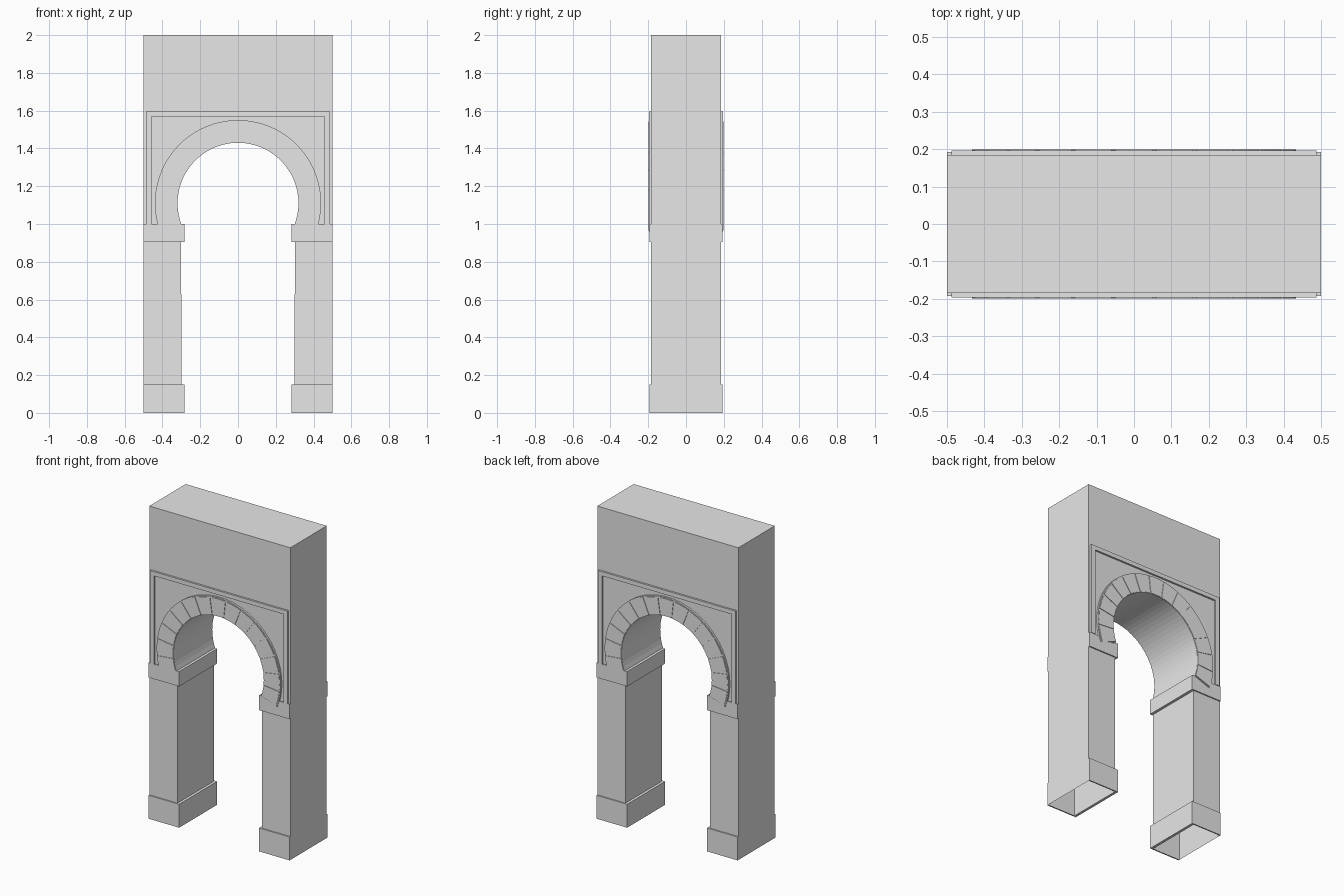
import bpy, bmesh
from math import radians, sin, cos

cube = bpy.data.objects.get("Cube")
if cube:
    bpy.data.objects.remove(cube, do_unlink=True)

stone = bpy.data.materials.new("grey_stone")
stone.use_nodes = True
stone.diffuse_color = (0.8, 0.8, 0.8, 1)
stone.node_tree.nodes["Principled BSDF"].inputs["Base Color"].default_value = (0.8, 0.8, 0.8, 1)

WALL_Y = 0.184          # half depth of the wall
ARCH_Z = 1.11           # centre height of the horseshoe arch
R_IN, R_OUT = 0.32, 0.44
SPRING = 20             # degrees the arch continues below its centre
BLOCKS = 15


def prism(name, outline, low, high, axis, open_bottom=False):
    """Extrude a closed 2D outline along y (outline in x, z) or z (outline in x, y)."""
    def point(p, d):
        return (p[0], d, p[1]) if axis == "y" else (p[0], p[1], d)

    bm = bmesh.new()
    a = [bm.verts.new(point(p, low)) for p in outline]
    b = [bm.verts.new(point(p, high)) for p in outline]
    bm.faces.new(a)
    bm.faces.new(b)
    n = len(outline)
    for i in range(n):
        j = (i + 1) % n
        bm.faces.new((a[i], a[j], b[j], b[i]))
    bmesh.ops.recalc_face_normals(bm, faces=bm.faces)
    if open_bottom:
        under = [f for f in bm.faces if all(v.co.z < 0.001 for v in f.verts)]
        bmesh.ops.delete(bm, geom=under, context="FACES_ONLY")
    mesh = bpy.data.meshes.new(name)
    bm.to_mesh(mesh)
    bm.free()
    mesh.materials.append(stone)
    obj = bpy.data.objects.new(name, mesh)
    bpy.context.collection.objects.link(obj)
    return obj


def arc(radius, start, end, steps):
    angles = [radians(start + (end - start) * i / steps) for i in range(steps + 1)]
    return [(radius * cos(t), ARCH_Z + radius * sin(t)) for t in angles]


def sector(r0, r1, start, end, steps):
    return arc(r0, start, end, steps) + arc(r1, end, start, steps)


# Wall with the horseshoe opening, hollow underneath
outline = [(0.5, 0), (0.3, 0)] + arc(R_IN, -SPRING, 180 + SPRING, 45)
outline += [(-0.3, 0), (-0.5, 0), (-0.5, 2), (0.5, 2)]
prism("wall", outline, -WALL_Y, WALL_Y, "y", open_bottom=True)

# Base and impost collars around three sides of each pier
for side, s in (("left", 1), ("right", -1)):
    y = 0.192
    collar = [(0.5, y), (0.283, y), (0.283, -y), (0.5, -y),
              (0.5, -WALL_Y), (0.3, -WALL_Y), (0.3, WALL_Y), (0.5, WALL_Y)]
    collar = [(s * px, py) for px, py in collar]
    prism(side + "_base", collar, 0, 0.15, "z")
    prism(side + "_impost", collar, 0.905, 1.0, "z")

# Raised decoration on both faces
for face, s in (("front", -1), ("back", 1)):
    # Rectangular frame around the arch
    frame = [(0.488, 1.0), (0.488, 1.595), (-0.488, 1.595), (-0.488, 1.0),
             (-0.458, 1.0), (-0.458, 1.568), (0.458, 1.568), (0.458, 1.0)]
    prism(face + "_frame", frame, s * WALL_Y, s * 0.196, "y")

    # Ring carrying the arch blocks
    ring = sector(R_IN, R_OUT, -SPRING, 180 + SPRING, 45)
    prism(face + "_arch_ring", ring, s * WALL_Y, s * 0.1955, "y")

    # Wedge blocks with narrow joints
    span = (180 + 2 * SPRING) / BLOCKS
    for i in range(BLOCKS):
        start = -SPRING + i * span
        wedge = sector(R_IN + 0.002, R_OUT - 0.007, start + 0.7, start + span - 0.7, 3)
        prism(f"{face}_arch_block_{i + 1}", wedge, s * 0.195, s * 0.199, "y")
